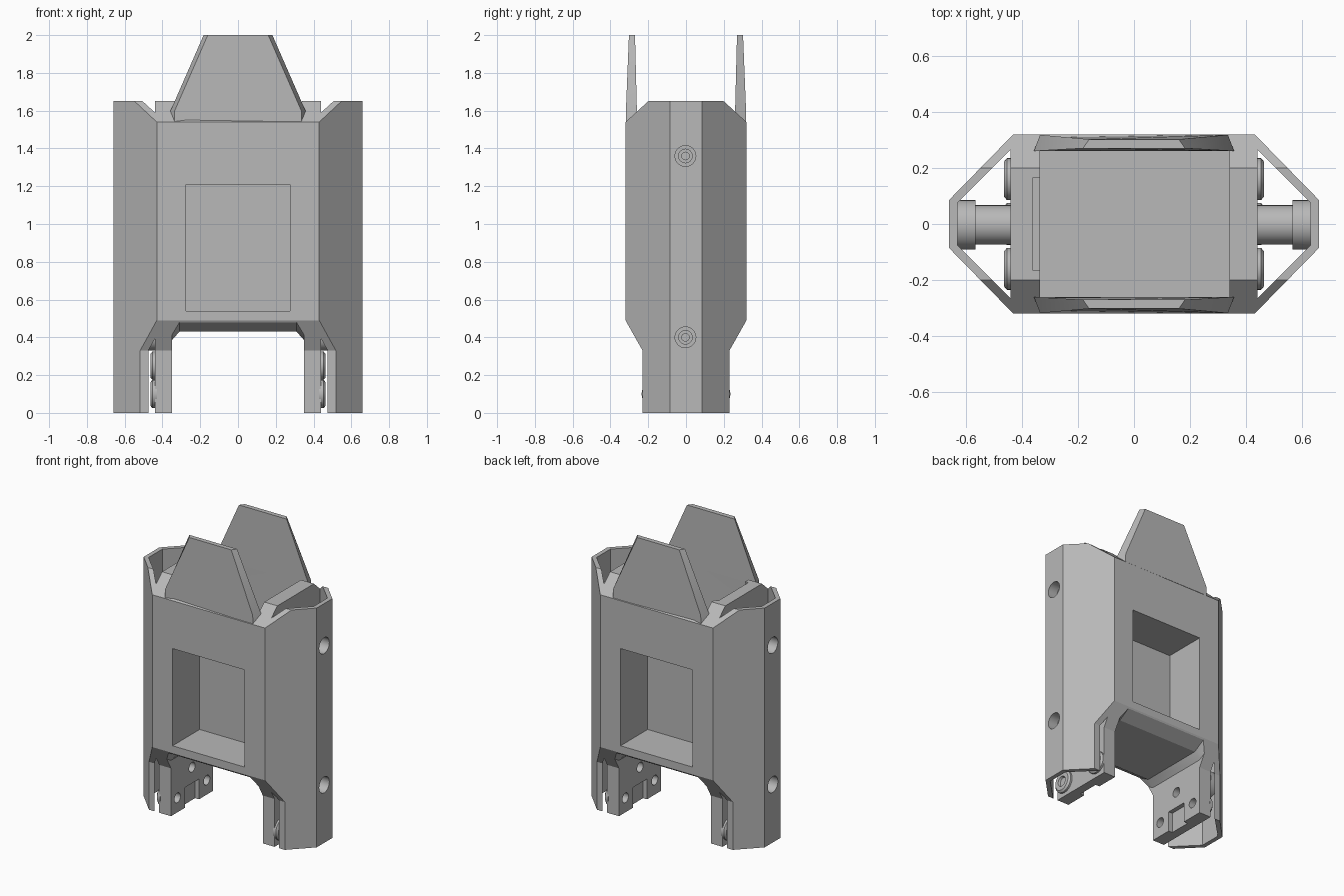
import bpy, bmesh, math
from mathutils import Vector

if "Cube" in bpy.data.objects:
    bpy.data.objects.remove(bpy.data.objects["Cube"])

grey = bpy.data.materials.new("plain_grey")
grey.diffuse_color = (0.48, 0.48, 0.48, 1)
grey.use_nodes = True
grey.node_tree.nodes["Principled BSDF"].inputs["Base Color"].default_value = grey.diffuse_color


def finish(name, bm):
    bmesh.ops.recalc_face_normals(bm, faces=bm.faces)
    me = bpy.data.meshes.new(name)
    bm.to_mesh(me)
    bm.free()
    me.materials.append(grey)
    ob = bpy.data.objects.new(name, me)
    bpy.context.collection.objects.link(ob)
    return ob


def loft(name, rings):
    """Closed solid through matching rings of 3D points."""
    bm = bmesh.new()
    vs = [[bm.verts.new(p) for p in ring] for ring in rings]
    n = len(vs[0])
    for a, b in zip(vs, vs[1:]):
        for i in range(n):
            j = (i + 1) % n
            bm.faces.new((a[i], a[j], b[j], b[i]))
    bm.faces.new(vs[0])
    bm.faces.new(vs[-1])
    return finish(name, bm)


def prism(name, pts, axis, lo, hi):
    def place(p, d):
        v = list(p)
        v.insert(axis, d)
        return v
    return loft(name, [[place(p, d) for p in pts] for d in (lo, hi)])


def box(name, x, y, z):
    return prism(name, [(x[0], y[0]), (x[1], y[0]), (x[1], y[1]), (x[0], y[1])], 2, *z)


def turned(name, profile, y, z, side, n=32):
    """Round part along x from (x, radius) pairs."""
    return loft(name, [[(side * x, y + r * math.cos(2 * math.pi * i / n),
                         z + r * math.sin(2 * math.pi * i / n)) for i in range(n)]
                       for x, r in profile])


def combine(target, other, op):
    m = target.modifiers.new("cut", "BOOLEAN")
    m.operation, m.object, m.solver = op, other, "EXACT"
    bpy.context.view_layer.objects.active = target
    bpy.ops.object.modifier_apply(modifier=m.name)
    bpy.data.objects.remove(other)


# main housing: stretched octagon with chamfered top and narrowed foot
half = [(0.43, -0.32), (0.66, -0.085), (0.66, 0.085), (0.43, 0.32)]
outline = half + [(-x, -y) for x, y in half]
body = prism("housing", outline, 2, 0.0, 1.65)
right = [(0.23, -0.1), (0.23, 0.33), (0.35, 0.543), (0.35, 1.5125), (0.145, 1.70)]
clip = right + [(-y, z) for y, z in reversed(right)]
combine(body, prism("clip", clip, 0, -1, 1), "INTERSECT")

# open side channels
for s in (-1, 1):
    tri = [(s * 0.44, -0.265), (s * 0.63, -0.075), (s * 0.63, 0.075), (s * 0.44, 0.265)]
    combine(body, prism("channel", tri, 2, -0.2, 1.9), "DIFFERENCE")

# top well with a shallow step on the left
combine(body, box("well", (-0.335, 0.34), (-0.262, 0.262), (1.3, 1.9)), "DIFFERENCE")
combine(body, box("well_step", (-0.36, -0.3), (-0.165, 0.165), (1.35, 1.9)), "DIFFERENCE")

# arch between the legs, flaring toward front and back
def arch(y, rise):
    return [(-0.35, y, -0.1), (0.35, y, -0.1), (0.35, y, 0.385 + rise),
            (0.31, y, 0.43 + rise), (-0.31, y, 0.43 + rise), (-0.35, y, 0.385 + rise)]

combine(body, loft("arch", [arch(-0.40, 0.10), arch(-0.23, 0), arch(0.23, 0),
                            arch(0.40, 0.10)]), "DIFFERENCE")

for s in (-1, 1):
    # front and back pockets
    ys = sorted((s * 0.025, s * 0.5))
    combine(body, box("pocket", (-0.275, 0.275), ys, (0.54, 1.21)), "DIFFERENCE")
    # recess and bolt holes in each leg
    xs = sorted((s * 0.3, s * 0.38))
    combine(body, box("leg_recess", xs, (-0.075, 0.075), (-0.1, 0.14)), "DIFFERENCE")
    for y, z in ((-0.16, 0.1), (0.16, 0.1), (0, 0.25)):
        combine(body, turned("hole", [(0.3, 0.033), (0.425, 0.033)], y, z, s), "DIFFERENCE")
    # screw posts across the channels, bored from outside
    for z in (0.4, 1.36):
        combine(body, turned("post", [(0.42, 0.07), (0.565, 0.07), (0.565, 0.088),
                                      (0.645, 0.088)], -0.003, z, s), "UNION")
        combine(body, turned("bore", [(0.47, 0.02), (0.56, 0.02), (0.56, 0.036), (0.59, 0.036),
                                      (0.59, 0.055), (0.8, 0.055)], -0.003, z, s), "DIFFERENCE")

# bolt heads on the outer side of the legs
for s, side in ((-1, "left"), (1, "right")):
    for i, (y, z) in enumerate(((-0.16, 0.1), (0.16, 0.1), (0, 0.25))):
        turned(f"{side}_bolt_head_{i + 1}",
               [(0.43, 0.075), (0.453, 0.075), (0.464, 0.062), (0.464, 0.035), (0.45, 0.03)],
               y, z, s)

# tall tapered guide plates
def plate_ring(s, y_low, y_mid, y_top, grow):
    pts = [(0.335, 1.31, y_low), (0.335, 1.60, y_mid), (0.16, 2.0, y_top)]
    pts = [(x + grow, y, z) for x, z, y in pts]
    return [(x, s * y, z) for x, y, z in pts] + [(-x, s * y, z) for x, y, z in reversed(pts)]

for s, side in ((-1, "front"), (1, "back")):
    loft(f"{side}_guide_plate", [plate_ring(s, 0.312, 0.318, 0.302, 0),
                                 plate_ring(s, 0.26, 0.26, 0.27, 0.022)])

# crisp edges, smooth round parts
bpy.ops.object.select_all(action="DESELECT")
for ob in bpy.context.scene.objects:
    ob.select_set(True)
    bpy.context.view_layer.objects.active = ob
bpy.ops.object.shade_smooth_by_angle(angle=math.radians(25))
